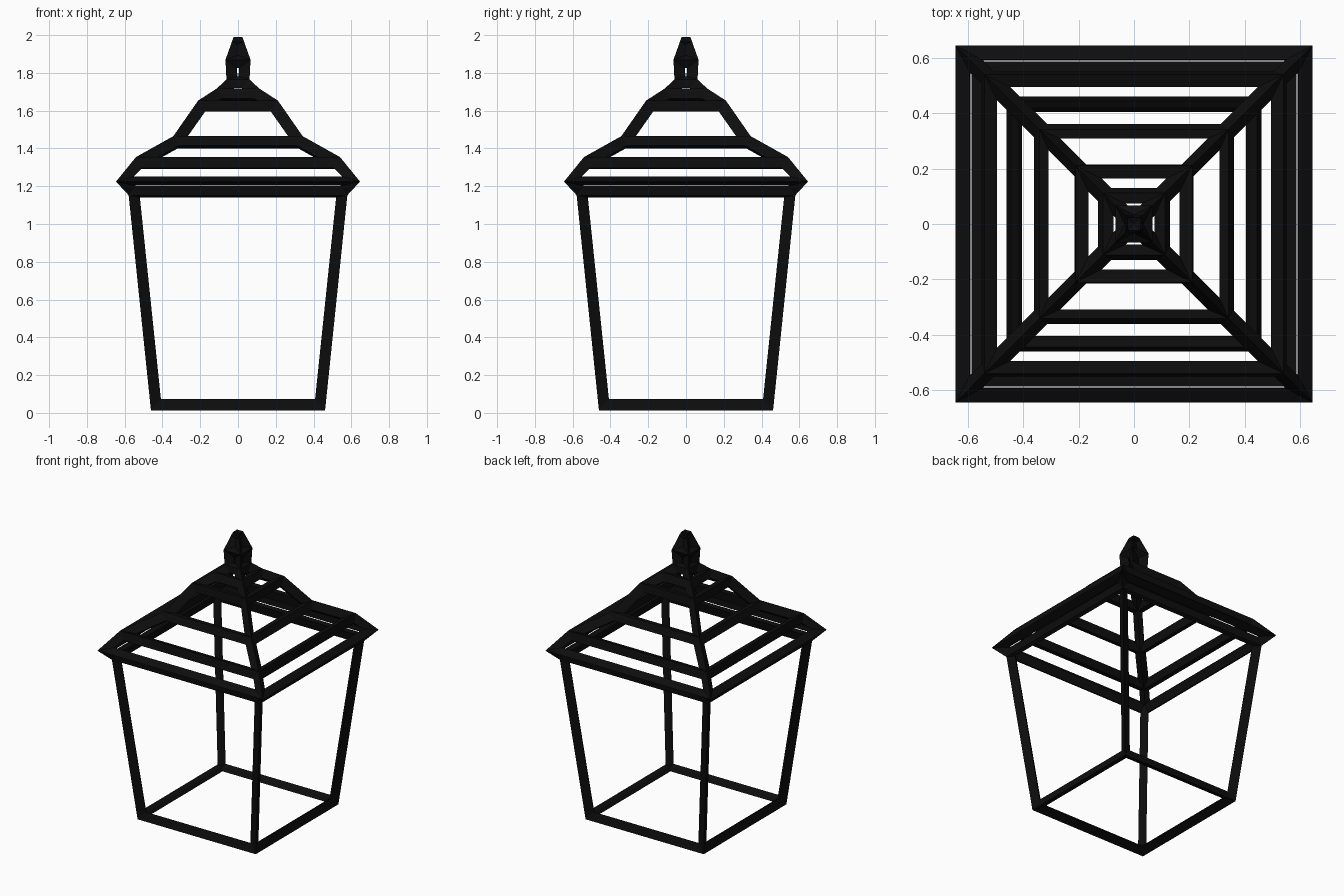
import bpy, bmesh

if "Cube" in bpy.data.objects:
    bpy.data.objects.remove(bpy.data.objects["Cube"])

BAR = 0.073  # bar thickness

# Bar centre lines: (half width, height) of each square ring, bottom to top
RINGS = [
    (0.441, 0.0365),                                   # base
    (0.560, 1.177),                                    # top of legs
    (0.620, 1.226),                                    # eave
    (0.527, 1.323), (0.330, 1.433), (0.195, 1.625),    # roof
    (0.100, 1.685), (0.040, 1.745),                    # roof cap
    (0.041, 1.862), (0.006, 1.9635),                   # finial
]

black = bpy.data.materials.new("black_metal")
black.diffuse_color = (0.004, 0.004, 0.004, 1)
black.use_nodes = True
black.node_tree.nodes["Principled BSDF"].inputs["Base Color"].default_value = black.diffuse_color

# Square cage of stacked rings
bm = bmesh.new()
loops = [[bm.verts.new((sx * r, sy * r, z))
          for sx, sy in ((-1, -1), (1, -1), (1, 1), (-1, 1))] for r, z in RINGS]
for lo, hi in zip(loops, loops[1:]):
    for i in range(4):
        j = (i + 1) % 4
        bm.faces.new((lo[i], lo[j], hi[j], hi[i]))
bm.faces.new(loops[0][::-1])
bm.faces.new(loops[-1])
bmesh.ops.recalc_face_normals(bm, faces=bm.faces)
mesh = bpy.data.meshes.new("lantern_frame")
bm.to_mesh(mesh)
bm.free()
mesh.materials.append(black)
frame = bpy.data.objects.new("lantern_frame", mesh)
bpy.context.collection.objects.link(frame)

# Every edge becomes a metal bar
wire = frame.modifiers.new("bars", 'WIREFRAME')
wire.thickness = BAR
wire.offset = 0
wire.use_even_offset = True
wire.use_relative_offset = False
wire.use_replace = True
